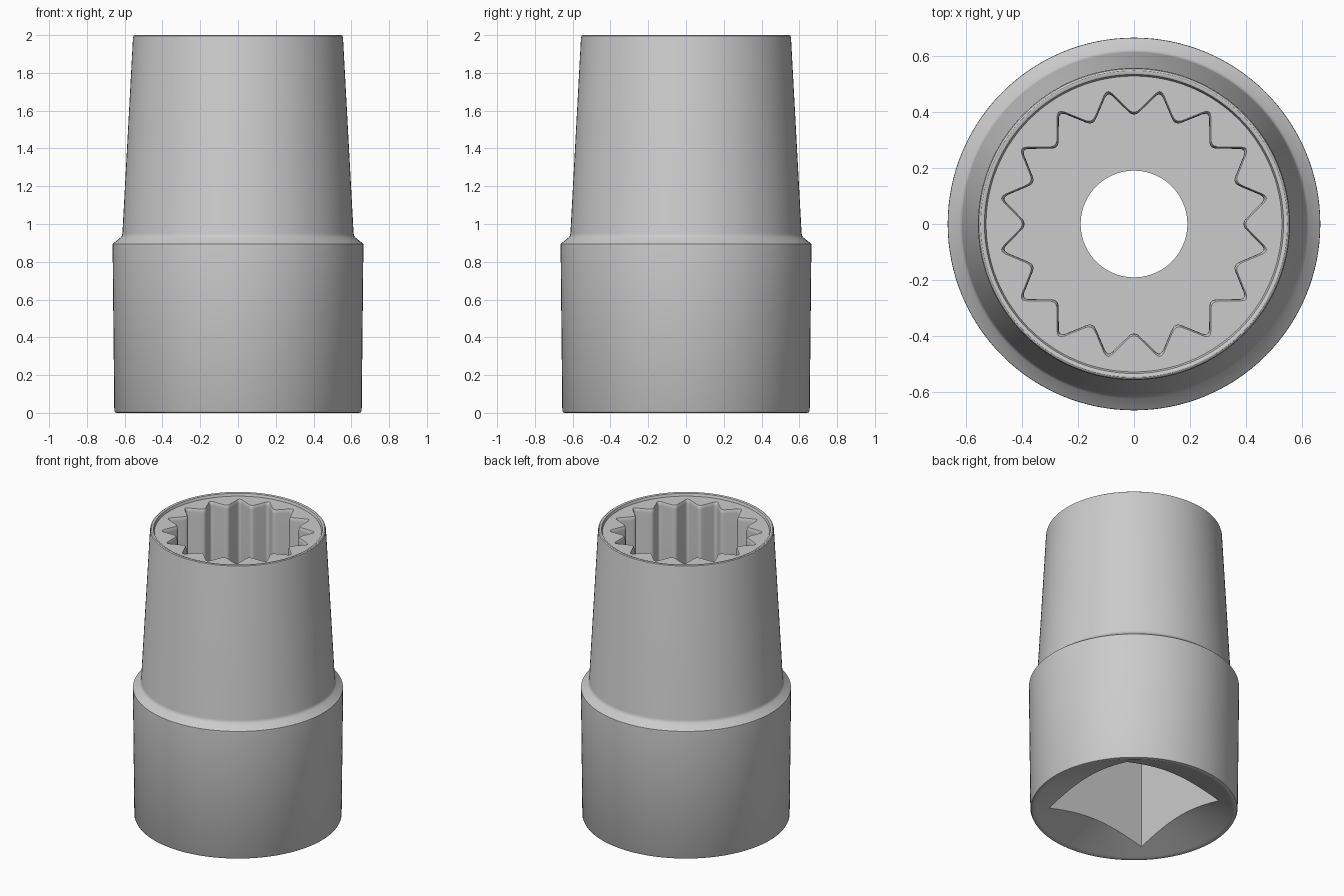
import bpy, bmesh, math
from mathutils import Vector

if "Cube" in bpy.data.objects:
    bpy.data.objects.remove(bpy.data.objects["Cube"])

SEG = 128


def make_object(name, bm):
    bmesh.ops.recalc_face_normals(bm, faces=bm.faces)
    mesh = bpy.data.meshes.new(name)
    bm.to_mesh(mesh)
    bm.free()
    ob = bpy.data.objects.new(name, mesh)
    bpy.context.collection.objects.link(ob)
    return ob


def revolve(name, profile):
    """Solid of revolution from (radius, z) points, first and last on the axis."""
    bm = bmesh.new()
    vs = [bm.verts.new((r, 0, z)) for r, z in profile]
    es = [bm.edges.new(p) for p in zip(vs, vs[1:])]
    bmesh.ops.spin(bm, geom=vs + es, cent=(0, 0, 0), axis=(0, 0, 1),
                   angle=math.tau, steps=SEG, use_duplicate=False)
    bmesh.ops.remove_doubles(bm, verts=bm.verts, dist=1e-5)
    return make_object(name, bm)


def loft(name, sections):
    """Closed solid through a list of (outline, z) with equal point counts."""
    bm = bmesh.new()
    rings = [[bm.verts.new((p.x, p.y, z)) for p in pts] for pts, z in sections]
    n = len(rings[0])
    for a, b in zip(rings, rings[1:]):
        for i in range(n):
            j = (i + 1) % n
            bm.faces.new((a[i], a[j], b[j], b[i]))
    bm.faces.new(rings[0][::-1])
    bm.faces.new(rings[-1])
    return make_object(name, bm)


def rounded_star(tip, valley, d, points=16, steps=5):
    """Star outline with rounded tips and valleys."""
    n = points * 2
    raw = []
    for i in range(n):
        a = i * math.pi / points
        r = tip if i % 2 else valley
        raw.append(Vector((r * math.cos(a), r * math.sin(a))))
    out = []
    for i, p in enumerate(raw):
        s = p + (raw[i - 1] - p).normalized() * d
        e = p + (raw[(i + 1) % n] - p).normalized() * d
        for k in range(steps + 1):
            t = k / steps
            out.append(s * (1 - t) ** 2 + p * 2 * t * (1 - t) + e * t * t)
    return out


def cut(target, cutter):
    mod = target.modifiers.new("cut", 'BOOLEAN')
    mod.operation = 'DIFFERENCE'
    mod.solver = 'EXACT'
    mod.object = cutter
    bpy.context.view_layer.objects.active = target
    bpy.ops.object.modifier_apply(modifier=mod.name)
    bpy.data.objects.remove(cutter)


# Outer body: conical lead-in below, stepped tapering wall, shallow recess on top
body = revolve("socket_body", [
    (0, 0.235), (0.615, 0.006), (0.628, 0.001), (0.64, 0), (0.65, 0.003),
    (0.655, 0.012), (0.664, 0.885), (0.663, 0.895), (0.622, 0.928),
    (0.615, 0.937), (0.612, 0.95), (0.556, 1.985), (0.553, 1.996),
    (0.547, 2.0), (0.54, 2.0), (0.533, 1.997), (0.527, 1.98), (0, 1.98)])

# Splined socket with a softened top edge
star = rounded_star(0.482, 0.38, 0.028)
flare = [p * 1.022 for p in star]
half = [p * 1.006 for p in star]
wide = [p * 1.05 for p in star]
cut(body, loft("spline_cutter", [(star, 1.15), (star, 1.955), (half, 1.97),
                                 (flare, 1.98), (wide, 1.992)]))

# Square drive recess
h = 0.38
square = [Vector(p) for p in ((-h, -h), (h, -h), (h, h), (-h, h))]
cut(body, loft("drive_cutter", [(square, -0.1), (square, 0.84)]))

# Through hole
cut(body, revolve("hole_cutter", [(0, 0.7), (0.19, 0.7), (0.19, 1.3), (0, 1.3)]))

bpy.ops.object.select_all(action='DESELECT')
body.select_set(True)
bpy.context.view_layer.objects.active = body
bpy.ops.object.shade_smooth_by_angle(angle=math.radians(32))
